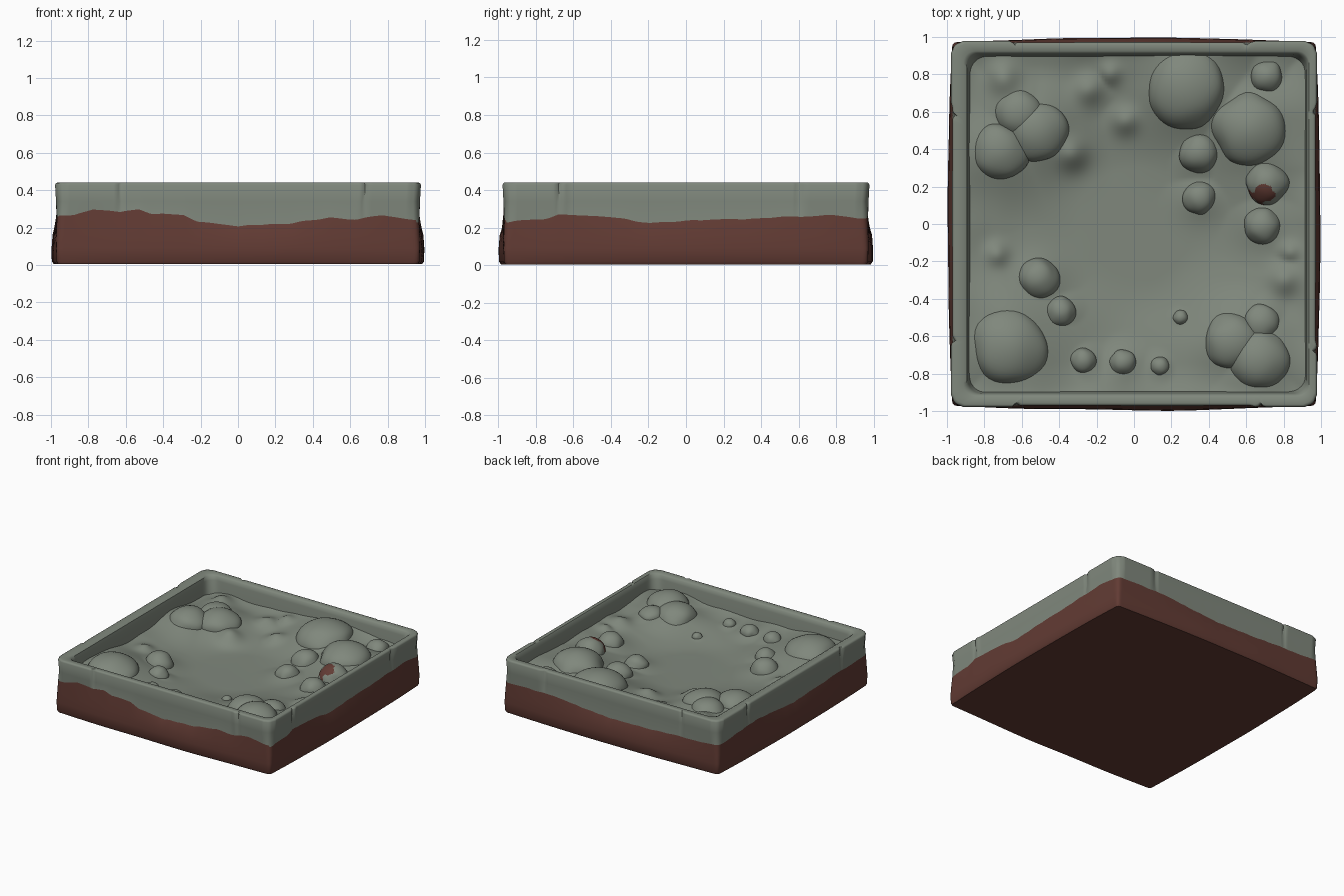
import bpy
import bmesh
import math
from mathutils import Vector, noise

if "Cube" in bpy.data.objects:
    bpy.data.objects.remove(bpy.data.objects["Cube"])


def material(name, rgb):
    mat = bpy.data.materials.new(name)
    mat.use_nodes = True
    mat.diffuse_color = (*rgb, 1)
    mat.node_tree.nodes["Principled BSDF"].inputs["Base Color"].default_value = (*rgb, 1)
    return mat


stone = material("grey green stone", (0.215, 0.245, 0.203))
soil = material("red brown soil", (0.122, 0.044, 0.034))


def finish(bm, name, mats, angle=40):
    bmesh.ops.recalc_face_normals(bm, faces=bm.faces)
    mesh = bpy.data.meshes.new(name)
    bm.to_mesh(mesh)
    bm.free()
    obj = bpy.data.objects.new(name, mesh)
    bpy.context.collection.objects.link(obj)
    for mat in mats:
        mesh.materials.append(mat)
    bpy.ops.object.select_all(action='DESELECT')
    obj.select_set(True)
    bpy.context.view_layer.objects.active = obj
    bpy.ops.object.shade_smooth_by_angle(angle=math.radians(angle))


def wobble(x, y, scale, seed=0.0):
    return noise.noise(Vector((x * scale, y * scale, seed)))


def lookup(points, s):
    """Linear interpolation through (position, height) pairs."""
    for (a, za), (b, zb) in zip(points, points[1:]):
        if s <= b:
            return za + (zb - za) * max(0, (s - a) / (b - a))
    return points[-1][1]


# Height of the soil line along the front, right, back and left sides
LINES = [
    [(-1, .26), (-.9, .27), (-.8, .3), (-.65, .285), (-.55, .3), (-.48, .27), (-.3, .265),
     (-.22, .23), (0, .21), (.3, .225), (.5, .25), (.65, .245), (.8, .265), (1, .24)],
    [(-1, .23), (-.8, .24), (-.7, .27), (-.5, .265), (-.2, .225), (.2, .245), (.8, .265), (1, .25)],
    [(-1, .25), (-.6, .26), (0, .21), (.4, .22), (1, .24)],
    [(-1, .24), (-.5, .27), (0, .23), (.5, .25), (1, .26)],
]
# Cracks in the rim, per side
CRACKS = [(-.65, .7), (-.7, .62), (-.62, .66), (-.6, .64)]
STEPS = 140


def perimeter(half, radius, height, bulge=0.0, crack=0.0, shift=0.0):
    """Points round a rounded square; height is a number or a rule of (side, s)."""
    pts = []
    for side in range(4):
        turn = side * math.pi / 2
        for i in range(STEPS):
            s = 2 * i / STEPS - 1
            u, v = s * half, -half
            core = half - radius
            if abs(u) > core:
                d = Vector((u - math.copysign(core, u), -radius)).normalized() * radius
                u, v = math.copysign(core, u) + d.x, -core + d.y
            v -= bulge * (1 - s * s) * (1 + .3 * wobble(s, side, 2))
            if crack:
                gap = min(abs(s - c) for c in CRACKS[side])
                v += crack * max(0, 1 - gap / .018)
                v -= .007 * max(0, min(1, (abs(s) - .64) / .03)) * (abs(u) < core)
            z = height(side, s) if callable(height) else height
            pts.append((u * math.cos(turn) - v * math.sin(turn) + shift,
                        u * math.sin(turn) + v * math.cos(turn), z))
    return pts


def loft(bm, rings):
    loops = [[bm.verts.new(p) for p in ring] for ring in rings]
    n = len(loops[0])
    for low, high in zip(loops, loops[1:]):
        for i in range(n):
            j = (i + 1) % n
            bm.faces.new((low[i], low[j], high[j], high[i]))
    return loops


def soil_line(side, s):
    return lookup(LINES[side], s) + .007 * wobble(s, side + .4, 11)


# Soil block with bulging sides
bm = bmesh.new()
loops = loft(bm, [
    perimeter(.962, .02, .004, .022),
    perimeter(.969, .02, .02, .026),
    perimeter(.971, .02, .09, .025),
    perimeter(.97, .03, .16, .021),
    perimeter(.968, .04, soil_line, .004),
])
bm.faces.new(loops[0])
finish(bm, "soil_base", [soil], 35)

# Stone rim, cracked and rounded over, with a steep inner wall
bm = bmesh.new()
loft(bm, [
    perimeter(.968, .04, soil_line, .004),
    perimeter(.966, .05, .34, 0, .01),
    perimeter(.971, .05, .428, 0, .016),
    perimeter(.966, .05, .438, 0, .018),
    perimeter(.958, .05, .441, 0, .014),
    perimeter(.924, .06, .439, 0, 0, .012),
    perimeter(.912, .06, .43, 0, 0, .018),
    perimeter(.905, .07, .4, 0, 0, .018),
    perimeter(.89, .1, .25, 0, 0, .018),
])
finish(bm, "stone_rim", [stone], 50)

# Rocks and mounds: position and radius in hundredths
BOULDERS = [(-72, 39, 16), (-61, 59, 14), (-52, 50, 17), (28, 73, 22), (62, 51, 20),
            (-67, -66, 21), (53, -63, 16), (67, -73, 17), (68, -53, 10)]
STONES = [(71, 79, 9), (35, 38, 11), (35, 14, 9), (69, -1, 10), (-51, -29, 11),
          (-39, -47, 8), (-27, -73, 7), (-6, -74, 7), (25, -50, 4), (14, -76, 5)]
MOUNDS = [(80, -30, 8), (83, -15, 5), (-73, -16, 6), (-5, 55, 7), (-13, 80, 6),
          (-24, 72, 8), (-70, 78, 8), (-33, 37, 8)]


def skirt(group, x, y, spread, rise):
    """Soft swelling of the floor round each rock of a group."""
    return max(rise * r / 100 * math.exp(-((x - a / 100) ** 2 + (y - b / 100) ** 2)
                                         / (spread * r / 100) ** 2) for a, b, r in group)


def floor_base(x, y):
    mid = max(0, min(1, (math.hypot(x, y) - .3) / .6))
    rim = max(0, (max(abs(x), abs(y)) - .74) / .16)
    return .22 + .06 * mid * mid * (3 - 2 * mid) + .025 * rim * rim + .025 * mid * wobble(x, y, 3.5, 2)


# Hollow floor, rising towards the rim and swelling into mounds
bm = bmesh.new()
bmesh.ops.create_grid(bm, x_segments=110, y_segments=110, size=.92)
for v in bm.verts:
    x, y = v.co.xy
    v.co.z = (floor_base(x, y) + skirt(MOUNDS, x, y, 1, .65)
              + skirt(BOULDERS + STONES, x, y, 1.35, .4))
finish(bm, "stone_floor", [stone], 80)


def rock(name, x, y, r, top, mats=(stone,)):
    bm = bmesh.new()
    bmesh.ops.create_icosphere(bm, subdivisions=5 if len(mats) > 1 else 4, radius=1)
    base = floor_base(x, y)
    for v in bm.verts:
        n = v.co.normalized()
        k = r * (1 + .12 * noise.noise(n * 1.2 + Vector((x, y, 0)) * 9))
        v.co = (x + n.x * k, y + n.y * k, base + n.z * (top - base))
    if len(mats) > 1:
        # Bare patch of soil on the front of the stone
        for f in bm.faces:
            c = f.calc_center_median()
            reach = .06 + .04 * wobble(c.x, c.y, 30)
            f.material_index = int(c.z > base and math.hypot(c.x - x + .02, c.y - y + .06) < reach)
    finish(bm, name, mats, 60)


for label, group, rise in (("boulder", BOULDERS, .78), ("stone", STONES, 1)):
    for i, (x, y, r) in enumerate(group):
        x, y, r = x / 100, y / 100, r / 100
        rock(f"{label}_{i + 1}", x, y, r, min(.43, floor_base(x, y) + r * rise))
rock("soil_patched_stone", .71, .22, .115, .39, (stone, soil))
